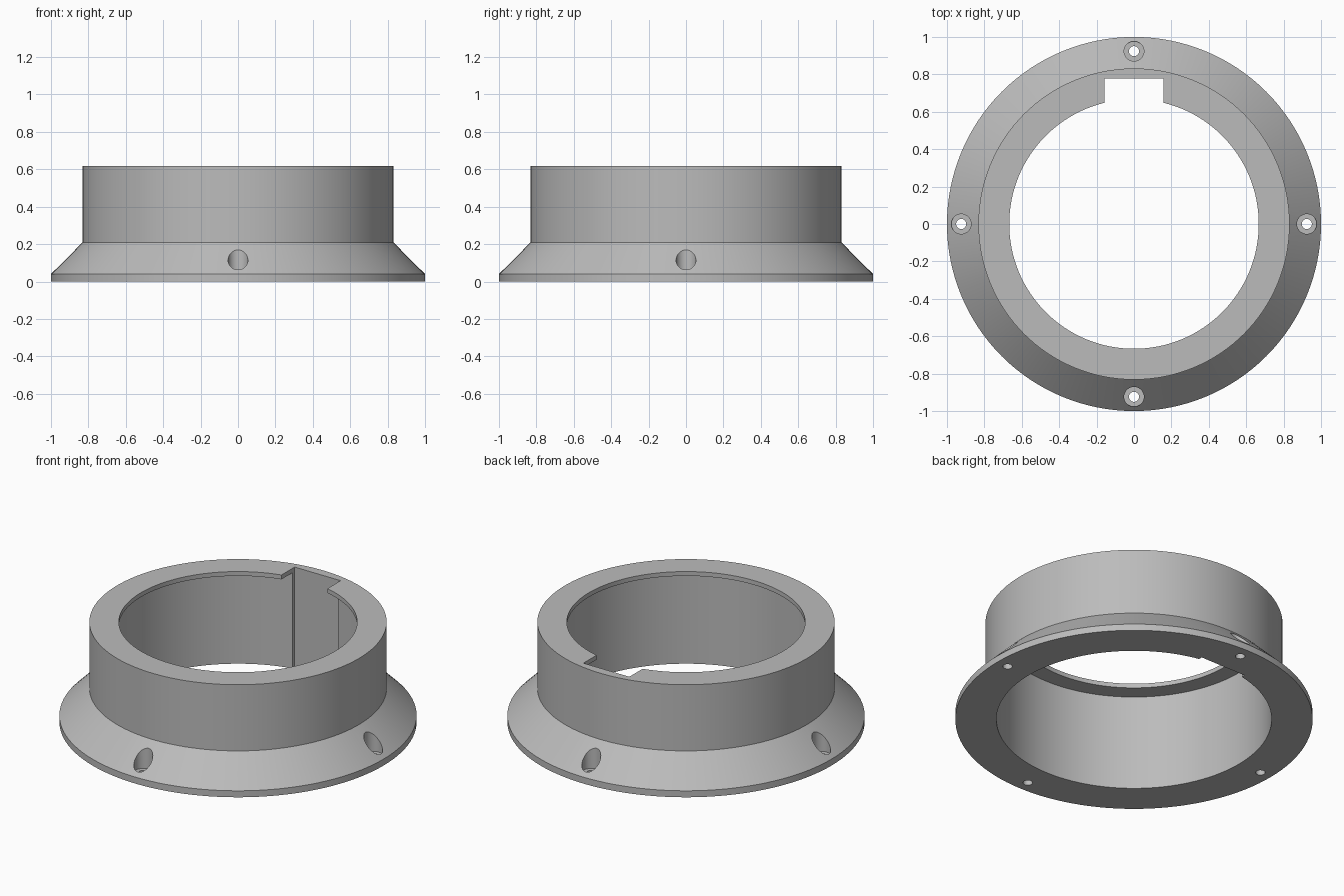
import bpy, bmesh, math

if "Cube" in bpy.data.objects:
    bpy.data.objects.remove(bpy.data.objects["Cube"], do_unlink=True)

SEGMENTS = 128
HEIGHT = 0.617

grey = bpy.data.materials.new("mid grey")
grey.use_nodes = True
colour = (0.5, 0.5, 0.5, 1)
grey.diffuse_color = colour
grey.node_tree.nodes["Principled BSDF"].inputs["Base Color"].default_value = colour


def lathe(name, profile):
    """Revolve a closed (radius, height) profile around z."""
    bm = bmesh.new()
    rings = []
    for i in range(SEGMENTS):
        a = 2 * math.pi * i / SEGMENTS
        rings.append([bm.verts.new((r * math.cos(a), r * math.sin(a), z)) for r, z in profile])
    n = len(profile)
    for i, ring in enumerate(rings):
        after = rings[(i + 1) % SEGMENTS]
        for j in range(n):
            k = (j + 1) % n
            bm.faces.new((ring[j], after[j], after[k], ring[k]))
    bmesh.ops.recalc_face_normals(bm, faces=bm.faces)
    mesh = bpy.data.meshes.new(name)
    bm.to_mesh(mesh)
    bm.free()
    obj = bpy.data.objects.new(name, mesh)
    bpy.context.collection.objects.link(obj)
    mesh.materials.append(grey)
    return obj


def cut(target, cutter):
    """Subtract the cutter from the target and remove it."""
    cutter.hide_render = True
    cutter.data.materials.append(grey)
    mod = target.modifiers.new("cut", 'BOOLEAN')
    mod.operation = 'DIFFERENCE'
    mod.solver = 'EXACT'
    mod.object = cutter
    bpy.context.view_layer.objects.active = target
    bpy.ops.object.modifier_apply(modifier=mod.name)
    bpy.data.objects.remove(cutter, do_unlink=True)


def drill(target, x, y, radius, bottom, top):
    bpy.ops.mesh.primitive_cylinder_add(vertices=32, radius=radius, depth=top - bottom,
                                        location=(x, y, (top + bottom) / 2))
    cut(target, bpy.context.object)


# Hollow collar with sloping flange and a thin inner lip at the top
collar = lathe("flanged_collar", [
    (0.77, 0), (1, 0), (1, 0.04), (0.832, 0.208),
    (0.832, HEIGHT), (0.667, HEIGHT), (0.667, 0.59), (0.77, 0.59)])

# Keyway running the full height at the back
bpy.ops.mesh.primitive_cube_add(size=1, location=(0, 0.577, 0.3))
keyway = bpy.context.object
keyway.scale = (0.314, 0.4, 1)
cut(collar, keyway)

# Four countersunk screw holes
for x, y in ((1, 0), (0, 1), (-1, 0), (0, -1)):
    drill(collar, x * 0.924, y * 0.924, 0.053, 0.04, 0.4)
    drill(collar, x * 0.924, y * 0.924, 0.027, -0.1, 0.2)

# Smooth curved walls, keep edges crisp
bpy.ops.object.select_all(action='DESELECT')
collar.select_set(True)
bpy.context.view_layer.objects.active = collar
bpy.ops.object.shade_smooth_by_angle(angle=math.radians(25))
